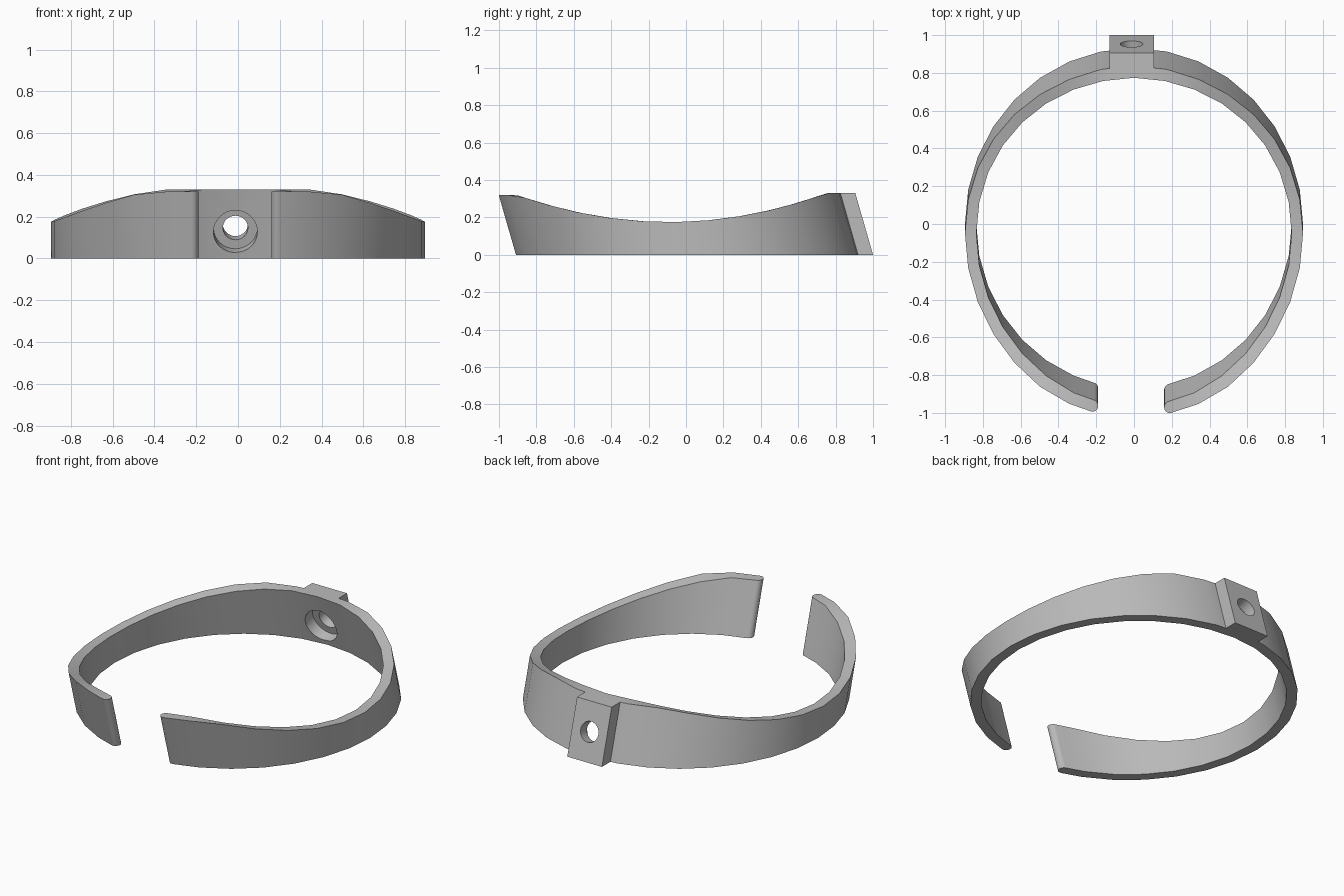
import bpy, bmesh
from math import sin, cos, tan, radians, atan2
from mathutils import Vector, Matrix

cube = bpy.data.objects.get("Cube")
if cube:
    bpy.data.objects.remove(cube, do_unlink=True)

TILT = radians(16)             # the whole band leans towards the front
LEAN = tan(TILT)
R_OUT, R_IN = 0.895, 0.835
R_MID, HALF = (R_OUT + R_IN) / 2, (R_OUT - R_IN) / 2
BACK_TOP, FRONT_TOP = 0.33, 0.32

grey = bpy.data.materials.new("plain_grey")
grey.use_nodes = True
grey.diffuse_color = (0.5, 0.5, 0.5, 1)
grey.node_tree.nodes["Principled BSDF"].inputs["Base Color"].default_value = (0.5, 0.5, 0.5, 1)


def make_object(name, bm):
    bmesh.ops.remove_doubles(bm, verts=bm.verts, dist=1e-5)
    bmesh.ops.recalc_face_normals(bm, faces=bm.faces)
    mesh = bpy.data.meshes.new(name)
    bm.to_mesh(mesh)
    bm.free()
    mesh.materials.append(grey)
    obj = bpy.data.objects.new(name, mesh)
    bpy.context.collection.objects.link(obj)
    return obj


def top_height(y_base):
    """Height of the saddle-shaped upper edge above a point of the base."""
    cap = BACK_TOP if y_base > 0 else FRONT_TOP
    z = 0.2
    for _ in range(30):
        y = y_base - LEAN * z
        z = min(cap, 0.175 + (y + 0.09) ** 2 / 4.56)
    return z


def leaning(x, y, z):
    return Vector((x, y - LEAN * z, z))


# Stations round the open band: angle and half thickness, with rounded tips
start, end = radians(282.66), radians(615.3)
tip = [radians(a) for a in range(0, 91, 15)]
stations = [(start - HALF * sin(a) / R_MID, HALF * cos(a)) for a in reversed(tip)]
stations += [(radians(11.25 * i), HALF) for i in range(26, 55)]
stations += [(end + HALF * sin(a) / R_MID, HALF * cos(a)) for a in tip]

# Band
bm = bmesh.new()
loops = []
for angle, half in stations:
    loop = []
    for r in (R_MID + half, R_MID - half):
        x, y = r * cos(angle), r * sin(angle) / cos(TILT)
        loop += [bm.verts.new((x, y, 0)), bm.verts.new(leaning(x, y, top_height(y)))]
    loops.append([loop[0], loop[1], loop[3], loop[2]])
for a, b in zip(loops, loops[1:]):
    for i in range(4):
        j = (i + 1) % 4
        bm.faces.new((a[i], a[j], b[j], b[i]))
bmesh.ops.dissolve_degenerate(bm, dist=1e-5, edges=bm.edges)
band = make_object("open_band", bm)

# Mounting block at the back
bm = bmesh.new()
bmesh.ops.create_cube(bm, size=1)
for v in bm.verts:
    x = 0.105 if v.co.x > 0 else -0.13
    y = 1.0 if v.co.y > 0 else 0.895
    z = BACK_TOP if v.co.z > 0 else 0
    v.co = leaning(x, y, z)
block = make_object("mounting_block", bm)

# Screw hole and its wider recess on the inside
axis = Vector((0, cos(TILT), sin(TILT)))
outer_point = Vector((-0.0125, 0.953, 0.165))


def hole_cutter(name, radius, near, far):
    bm = bmesh.new()
    turn = Vector((0, 0, 1)).rotation_difference(axis).to_matrix().to_4x4()
    place = Matrix.Translation(outer_point + axis * (near + far) / 2) @ turn
    bmesh.ops.create_cone(bm, cap_ends=True, segments=32, radius1=radius,
                          radius2=radius, depth=far - near, matrix=place)
    obj = make_object(name, bm)
    obj.hide_render = True
    return obj


hole = hole_cutter("screw_hole_cutter", 0.06, -0.25, 0.1)
recess = hole_cutter("recess_cutter", 0.105, -0.25, -0.065)

# Join the block and cut the hole
bpy.context.view_layer.objects.active = band
for tool, operation in ((block, 'UNION'), (hole, 'DIFFERENCE'), (recess, 'DIFFERENCE')):
    mod = band.modifiers.new(tool.name, 'BOOLEAN')
    mod.solver = 'EXACT'
    mod.operation = operation
    mod.object = tool
    bpy.ops.object.modifier_apply(modifier=mod.name)
    bpy.data.objects.remove(tool, do_unlink=True)

# Smooth walls with crisp rims
for obj in bpy.context.selected_objects:
    obj.select_set(False)
band.select_set(True)
bpy.ops.object.shade_smooth_by_angle(angle=radians(30))
